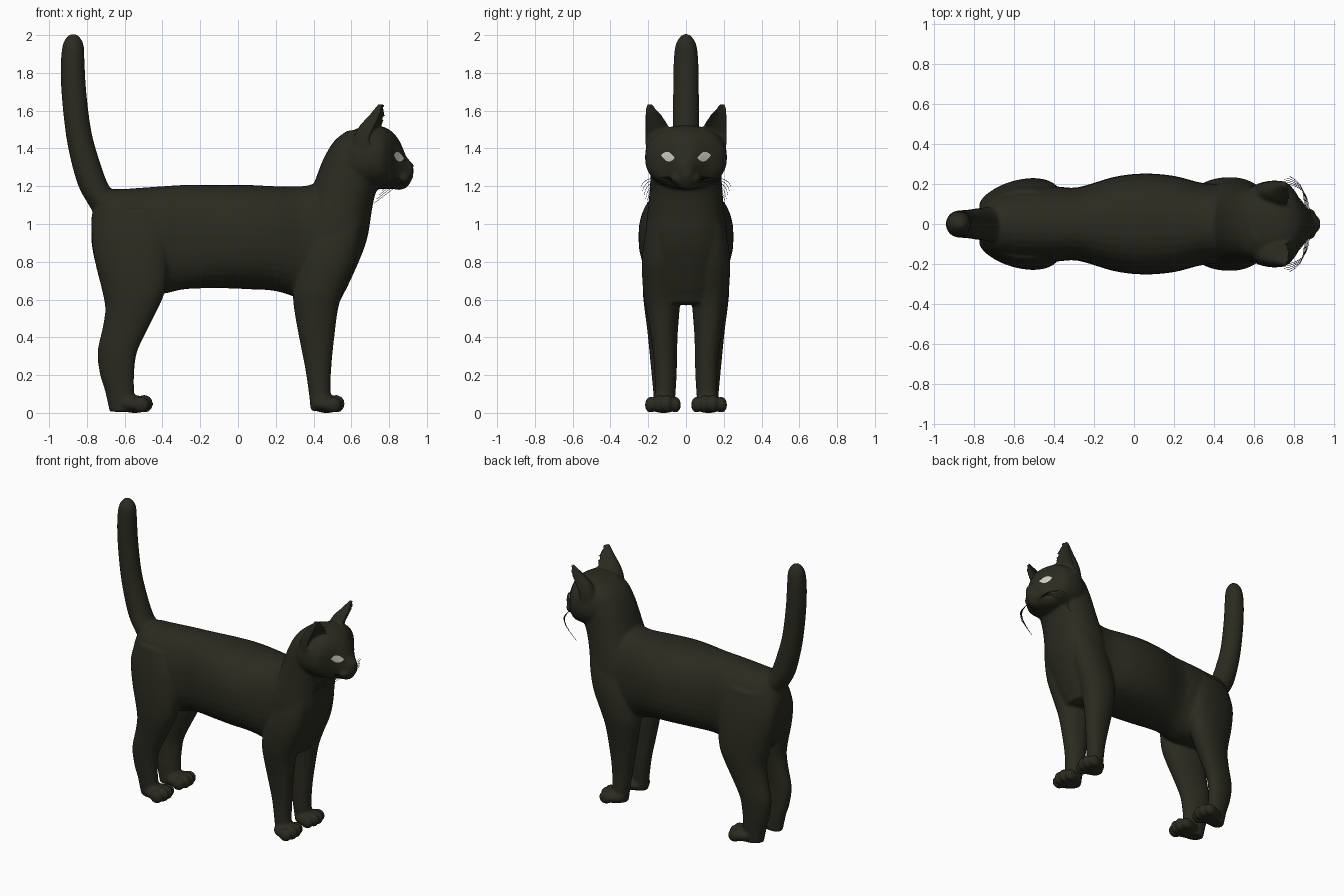
import bpy, bmesh, math
from mathutils import Matrix, Vector

if "Cube" in bpy.data.objects:
    bpy.data.objects.remove(bpy.data.objects["Cube"])


def material(name, rgb):
    m = bpy.data.materials.new(name)
    m.diffuse_color = (*rgb, 1)
    m.use_nodes = True
    m.node_tree.nodes["Principled BSDF"].inputs["Base Color"].default_value = m.diffuse_color
    return m


FUR = material("black fur", (0.024, 0.0235, 0.0145))
EYE = material("pale eye", (0.60, 0.60, 0.52))
WHISKER = material("whisker black", (0.012, 0.012, 0.009))


def smooth_rings(rings, steps=4):
    """Catmull-Rom interpolation between the given sections."""
    out = []
    for i in range(len(rings) - 1):
        p0, p1 = rings[max(i - 1, 0)], rings[i]
        p2, p3 = rings[i + 1], rings[min(i + 2, len(rings) - 1)]
        for k in range(steps):
            t = k / steps
            out.append([0.5 * (2 * b + (c - a) * t + (2 * a - 5 * b + 4 * c - d) * t * t
                               + (3 * b - a - 3 * c + d) * t ** 3)
                        for a, b, c, d in zip(p0, p1, p2, p3)])
    return out + [rings[-1]]


def loft(bm, axis, rings, side=1, power=2.3, hollow=0, lean=0, segs=32):
    """Sections (t, low, high, half width, y centre) swept along x or z."""
    rings = [r if len(r) == 5 else (*r, 0) for r in rings]
    loops = []
    for t, lo, hi, w, yc in smooth_rings(rings):
        loop = []
        for k in range(segs):
            a = math.tau * k / segs
            c, s = math.cos(a), math.sin(a)
            if hollow:      # crescent section, opening forward and outward
                f = 1 + c if c < 0 else 1 - hollow * c
                y = w * s
                h = lo + (hi - lo) * f - 0.35 * y
            else:
                y = w * math.copysign(abs(s) ** (2 / power), s)
                h = (lo + hi) / 2 + (hi - lo) / 2 * math.copysign(abs(c) ** (2 / power), c)
                y += lean * (h - (lo + hi) / 2)
            y = side * (yc + y)
            loop.append(bm.verts.new((t, y, h) if axis == 'x' else (h, y, t)))
        loops.append(loop)
    faces = [bm.faces.new(loops[0]), bm.faces.new(loops[-1][::-1])]
    for a, b in zip(loops, loops[1:]):
        for k in range(segs):
            j = (k + 1) % segs
            faces.append(bm.faces.new((a[k], a[j], b[j], b[k])))
    bmesh.ops.recalc_face_normals(bm, faces=faces)


def ball(bm, centre, radii):
    m = Matrix.Translation(centre) @ Matrix.Diagonal((*radii, 1))
    bmesh.ops.create_uvsphere(bm, u_segments=20, v_segments=12, radius=1, matrix=m)


def make_object(name, bm, mat):
    me = bpy.data.meshes.new(name)
    bm.to_mesh(me)
    bm.free()
    me.materials.append(mat)
    for p in me.polygons:
        p.use_smooth = True
    ob = bpy.data.objects.new(name, me)
    bpy.context.collection.objects.link(ob)
    return ob


bm = bmesh.new()

# torso
loft(bm, 'x', [(-.775, .90, 1.04, .06), (-.75, .78, 1.11, .11), (-.68, .66, 1.178, .165),
               (-.58, .62, 1.187, .185), (-.40, .63, 1.20, .188), (-.28, .655, 1.207, .183),
               (-.10, .66, 1.207, .235), (.05, .655, 1.207, .252), (.20, .645, 1.20, .24),
               (.34, .60, 1.20, .205), (.45, .57, 1.22, .20), (.54, .60, 1.20, .19),
               (.64, .80, 1.10, .12)])
# chest and neck
loft(bm, 'z', [(.58, .36, .535, .12), (.72, .33, .60, .185), (.85, .31, .66, .21),
               (.95, .32, .69, .215), (1.05, .34, .705, .205), (1.15, .38, .725, .195),
               (1.25, .415, .76, .188), (1.35, .455, .78, .182), (1.44, .51, .78, .165),
               (1.495, .58, .74, .10)])
# head and muzzle
loft(bm, 'x', [(.55, 1.25, 1.46, .15), (.61, 1.20, 1.497, .198), (.69, 1.185, 1.522, .217),
               (.76, 1.185, 1.517, .207), (.80, 1.185, 1.50, .168), (.83, 1.185, 1.475, .12),
               (.86, 1.185, 1.43, .083), (.89, 1.19, 1.36, .056), (.91, 1.215, 1.335, .042),
               (.928, 1.25, 1.315, .022)])
ball(bm, (.852, 0, 1.208), (.042, .045, .028))
# tail
loft(bm, 'z', [(1.02, -.74, -.60, .06), (1.10, -.79, -.60, .085), (1.20, -.845, -.682, .08),
               (1.35, -.888, -.738, .073), (1.50, -.915, -.778, .07), (1.70, -.935, -.803, .068),
               (1.85, -.938, -.812, .066), (1.94, -.930, -.816, .057), (1.98, -.914, -.831, .04),
               (2.006, -.89, -.855, .015)], power=2)

for s in (1, -1):
    # muzzle pad and ear
    ball(bm, (.868, s * .035, 1.243), (.042, .045, .036))
    loft(bm, 'z', [(1.38, .60, .70, .065, .145), (1.46, .615, .738, .073, .145),
                   (1.52, .645, .762, .063, .155), (1.57, .69, .774, .046, .170),
                   (1.61, .722, .778, .028, .186), (1.638, .742, .776, .014, .195)],
         side=s, hollow=.35)
    # front leg
    loft(bm, 'z', [(.01, .385, .50, .05, .115), (.12, .373, .49, .056, .11),
                   (.25, .353, .495, .06, .108), (.40, .323, .51, .070, .115),
                   (.55, .297, .53, .088, .122), (.65, .292, .56, .10, .127),
                   (.80, .32, .62, .106, .127), (.95, .37, .65, .09, .125),
                   (1.08, .42, .66, .06, .12)], side=s, power=2.1, lean=.06)
    # hind leg
    loft(bm, 'z', [(.006, -.68, -.545, .05, .115), (.12, -.705, -.55, .056, .117),
                   (.20, -.73, -.55, .058, .122), (.32, -.744, -.535, .063, .128),
                   (.45, -.717, -.475, .074, .130), (.55, -.703, -.425, .087, .130),
                   (.65, -.72, -.385, .097, .128), (.80, -.757, -.37, .098, .122),
                   (.95, -.773, -.38, .085, .115), (1.08, -.73, -.44, .065, .105)],
         side=s, power=2.1, lean=.15)
    # paws with four toes
    for px in (.468, -.547):
        ball(bm, (px, s * .12, .046), (.083, .087, .047))
        for d in (-.066, -.022, .022, .066):
            outer = abs(d) > .05
            ball(bm, (px + (.035 if outer else .052), s * (.122 + d), .043 if outer else .048),
                 (.046, .030, .043 if outer else .048))

body = make_object("cat_body", bm, FUR)
# melt the parts into one skin
fuse = body.modifiers.new("fuse", 'REMESH')
fuse.mode = 'VOXEL'
fuse.voxel_size = 0.0085
fuse.use_smooth_shade = True
soft = body.modifiers.new("soften", 'SMOOTH')
soft.factor = 0.5
soft.iterations = 9

# nose
bm = bmesh.new()
ball(bm, (.914, 0, 1.308), (.015, .022, .015))
make_object("nose", bm, FUR)

# eyes: almond patches laid on the face
skin = body.evaluated_get(bpy.context.evaluated_depsgraph_get())
for s, label in ((1, "left"), (-1, "right")):
    bm = bmesh.new()
    bmesh.ops.create_grid(bm, x_segments=12, y_segments=8, size=1)
    for v in bm.verts:
        u, h = v.co.x, v.co.y
        y = s * (.094 + .036 * u)
        z = 1.356 + .008 * u + .025 * h * (1 - u * u)
        hit, loc, normal, _ = skin.ray_cast(Vector((2, y, z)), Vector((-1, 0, 0)))
        v.co = loc + normal * .003 if hit else Vector((.84, y, z))
    bmesh.ops.remove_doubles(bm, verts=bm.verts, dist=.0005)
    bm.normal_update()
    bmesh.ops.reverse_faces(bm, faces=[f for f in bm.faces if f.normal.x < 0])
    make_object(label + "_eye", bm, EYE)

# whiskers
curve = bpy.data.curves.new("whiskers", 'CURVE')
curve.dimensions = '3D'
curve.bevel_depth = 0.0013
curve.bevel_resolution = 0
curve.resolution_u = 6
curve.materials.append(WHISKER)
for s in (1, -1):
    for i in range(5):
        pts = [(.875 - .006 * i, s * .06, 1.222 + .007 * i),
               (.87 - .005 * i, s * (.14 + .008 * i), 1.222 + .006 * i),
               (.80, s * (.20 + .007 * i), 1.17 + .014 * i),
               (.72 + .014 * i, s * (.205 + .008 * i), 1.11 + .022 * i)]
        sp = curve.splines.new('NURBS')
        sp.points.add(len(pts) - 1)
        for p, co in zip(sp.points, pts):
            p.co = (*co, 1)
        sp.order_u = 3
        sp.use_endpoint_u = True
bpy.context.collection.objects.link(bpy.data.objects.new("whiskers", curve))
